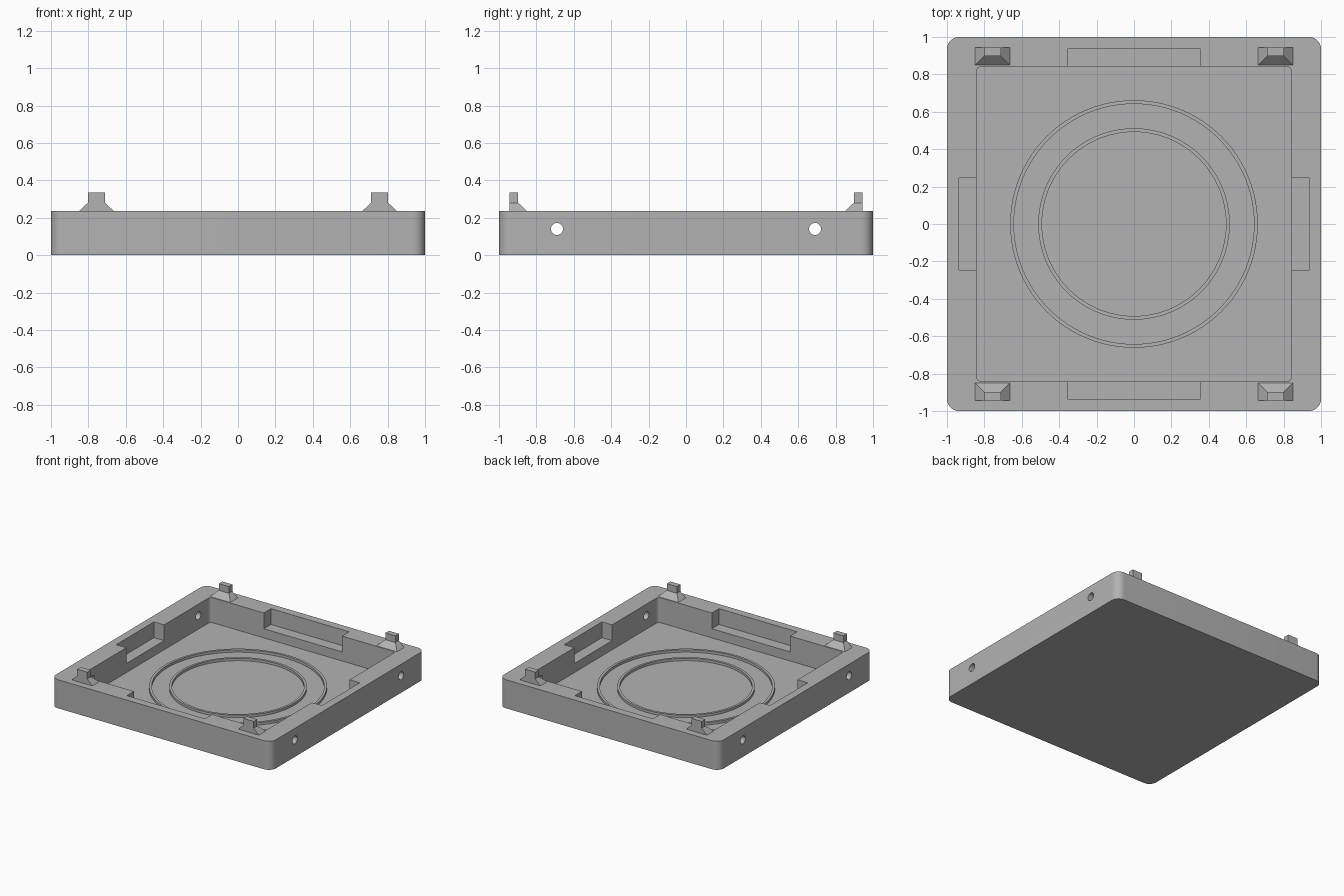
import bpy, bmesh, math
from mathutils import Matrix

cube = bpy.data.objects.get("Cube")
if cube:
    bpy.data.objects.remove(cube, do_unlink=True)

grey = bpy.data.materials.new("plain_grey")
grey.use_nodes = True
colour = (0.45, 0.45, 0.45, 1)
grey.diffuse_color = colour
grey.node_tree.nodes["Principled BSDF"].inputs["Base Color"].default_value = colour

TOP, FLOOR, POCKET = 0.235, 0.03, 0.105


def finish(name, bm, helper=False):
    bmesh.ops.recalc_face_normals(bm, faces=bm.faces)
    mesh = bpy.data.meshes.new(name)
    bm.to_mesh(mesh)
    bm.free()
    mesh.materials.append(grey)
    obj = bpy.data.objects.new(name, mesh)
    bpy.context.collection.objects.link(obj)
    obj.hide_render = helper
    return obj


def prism(bm, points, z0, z1):
    face = bm.faces.new([bm.verts.new((x, y, z0)) for x, y in points])
    top = bmesh.ops.extrude_face_region(bm, geom=[face])["geom"]
    verts = [v for v in top if isinstance(v, bmesh.types.BMVert)]
    bmesh.ops.translate(bm, verts=verts, vec=(0, 0, z1 - z0))


def rounded_square(half, radius, steps=10):
    points = []
    for corner, (sx, sy) in enumerate([(1, 1), (-1, 1), (-1, -1), (1, -1)]):
        for i in range(steps + 1):
            a = math.pi / 2 * (corner + i / steps)
            points.append((sx * (half - radius) + radius * math.cos(a),
                           sy * (half - radius) + radius * math.sin(a)))
    return points


def rectangle(x, y):
    return [(-x, -y), (x, -y), (x, y), (-x, y)]


def cut(target, cutter):
    mod = target.modifiers.new("cut", "BOOLEAN")
    mod.operation = "DIFFERENCE"
    mod.solver = "EXACT"
    mod.object = cutter
    bpy.context.view_layer.objects.active = target
    bpy.ops.object.modifier_apply(modifier=mod.name)
    bpy.data.objects.remove(cutter, do_unlink=True)


def smooth(obj):
    bpy.ops.object.select_all(action="DESELECT")
    obj.select_set(True)
    bpy.context.view_layer.objects.active = obj
    bpy.ops.object.shade_smooth_by_angle(angle=math.radians(30))


# Tray body with rounded corners
bm = bmesh.new()
prism(bm, rounded_square(1, 0.065), 0, TOP)
tray = finish("tray", bm)

# Main cavity, then the shallow pockets in the rim
for name, outline, bottom in [
        ("cavity_cutter", rounded_square(0.843, 0.03), FLOOR),
        ("long_pocket_cutter", rectangle(0.355, 0.935), POCKET),
        ("short_pocket_cutter", rectangle(0.935, 0.245), POCKET)]:
    bm = bmesh.new()
    prism(bm, outline, bottom, TOP + 0.1)
    cut(tray, finish(name, bm, True))

# Round holes through both side walls
for y in (-0.69, 0.69):
    bm = bmesh.new()
    bmesh.ops.create_cone(bm, cap_ends=True, segments=32, radius1=0.032, radius2=0.032, depth=3,
                          matrix=Matrix.Translation((0, y, 0.14)) @ Matrix.Rotation(math.pi / 2, 4, "Y"))
    cut(tray, finish("hole_cutter", bm, True))
smooth(tray)


# Low circular ridges on the floor
def ridge(name, inner, outer, height=0.02, segments=96):
    bm = bmesh.new()
    profile = [(inner, FLOOR), (outer, FLOOR), (outer, FLOOR + height), (inner, FLOOR + height)]
    verts = [bm.verts.new((r, 0, z)) for r, z in profile]
    edges = [bm.edges.new((verts[i], verts[(i + 1) % 4])) for i in range(4)]
    bmesh.ops.spin(bm, geom=verts + edges, cent=(0, 0, 0), axis=(0, 0, 1),
                   angle=2 * math.pi, steps=segments, use_merge=True)
    bmesh.ops.remove_doubles(bm, verts=bm.verts, dist=0.0001)
    smooth(finish(name, bm))


ridge("inner_ridge", 0.492, 0.512)
ridge("outer_ridge", 0.642, 0.662)


# Locating pegs: a flared foot sloping on three sides, with a square post
def peg(name, sx, sy):
    bm = bmesh.new()
    rings = []
    for half, inner, z in [(0.093, 0.85, TOP), (0.046, 0.897, 0.28), (0.046, 0.897, 0.335)]:
        rings.append([bm.verts.new((sx * (0.757 + dx), sy * y, z))
                      for dx, y in [(-half, inner), (half, inner), (half, 0.943), (-half, 0.943)]])
    for low, high in zip(rings, rings[1:]):
        for i in range(4):
            j = (i + 1) % 4
            bm.faces.new((low[i], low[j], high[j], high[i]))
    bm.faces.new(rings[0])
    bm.faces.new(rings[-1])
    finish(name, bm)


for side, sx in (("left", 1), ("right", -1)):
    for end, sy in (("front", -1), ("back", 1)):
        peg(f"{end}_{side}_peg", sx, sy)
